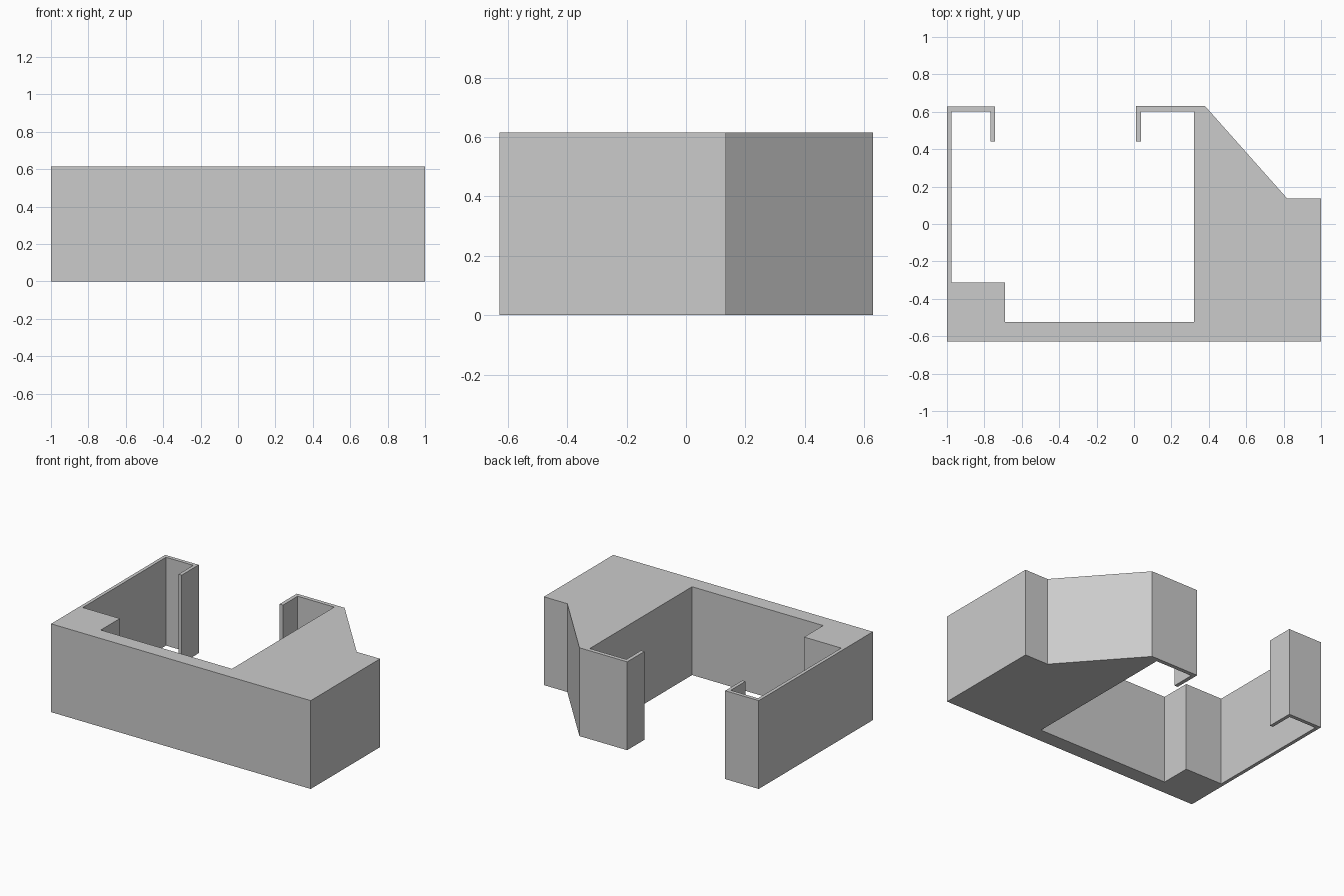
import bpy, bmesh

if "Cube" in bpy.data.objects:
    bpy.data.objects.remove(bpy.data.objects["Cube"])

HEIGHT = 0.615

# Plan outline, counter-clockwise from the front left corner
OUTLINE = [
    (-1, -0.628), (1, -0.628),                      # front face
    (1, 0.135), (0.82, 0.135), (0.38, 0.63),        # thick right side with chamfer
    (0.012, 0.63), (0.012, 0.44), (0.038, 0.44),    # right hooked lip
    (0.038, 0.602), (0.32, 0.602),
    (0.32, -0.524), (-0.69, -0.524),                # inner pocket
    (-0.69, -0.314), (-0.976, -0.314),              # corner block
    (-0.976, 0.602), (-0.766, 0.602),               # thin left wall
    (-0.766, 0.44), (-0.742, 0.44),                 # left hooked lip
    (-0.742, 0.628), (-1, 0.628),
]


def extrude_profile(name, points, height):
    bm = bmesh.new()
    face = bm.faces.new([bm.verts.new((x, y, 0)) for x, y in points])
    top = bmesh.ops.extrude_face_region(bm, geom=[face])["geom"]
    verts = [g for g in top if isinstance(g, bmesh.types.BMVert)]
    bmesh.ops.translate(bm, verts=verts, vec=(0, 0, height))
    # Triangulate only the concave caps
    caps = [f for f in bm.faces if len(f.verts) > 4]
    bmesh.ops.triangulate(bm, faces=caps)
    bmesh.ops.recalc_face_normals(bm, faces=bm.faces)
    mesh = bpy.data.meshes.new(name)
    bm.to_mesh(mesh)
    bm.free()
    obj = bpy.data.objects.new(name, mesh)
    bpy.context.collection.objects.link(obj)
    return obj


# One-piece bracket body
extrude_profile("bracket_body", OUTLINE, HEIGHT)
